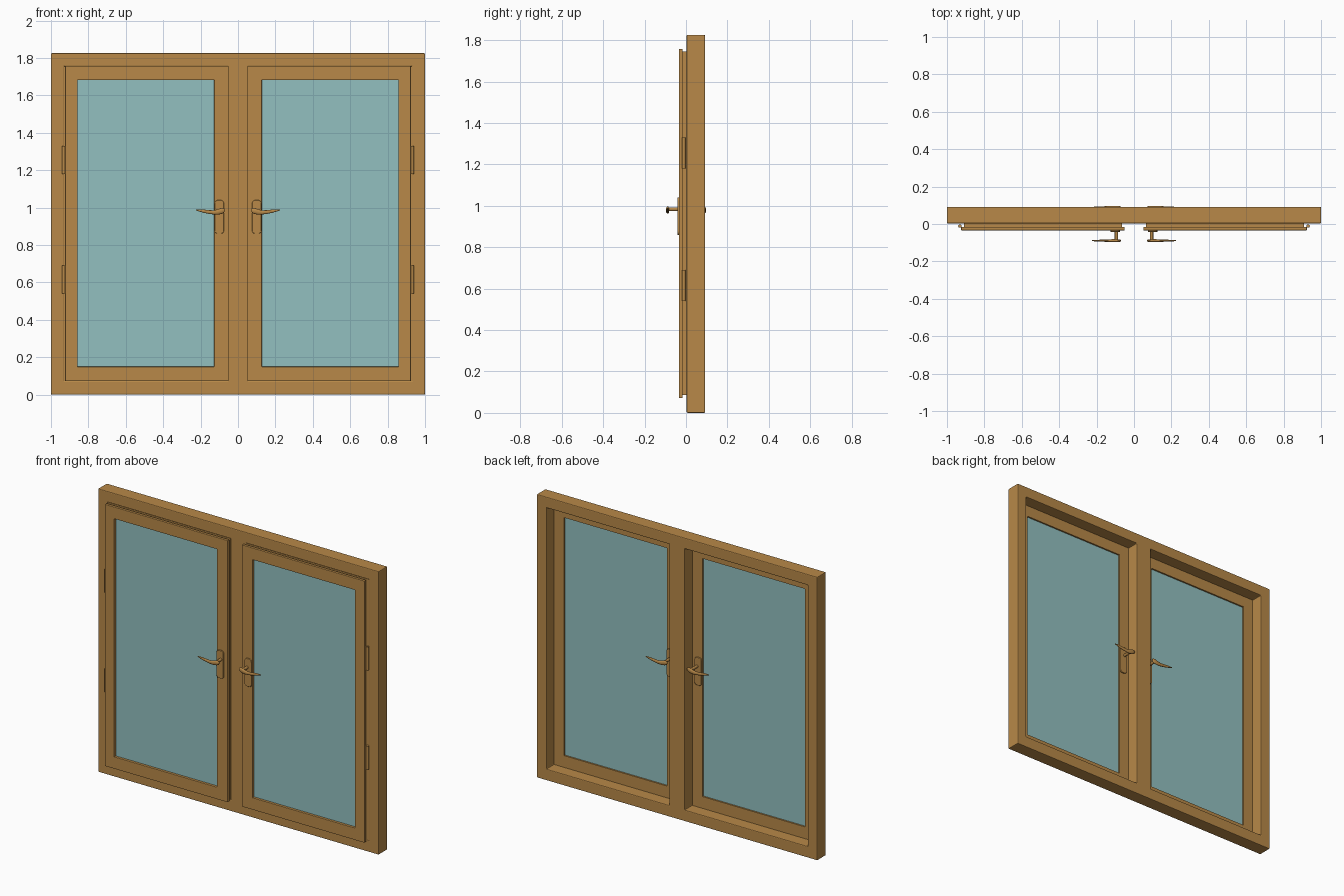
import bpy, bmesh, math

if "Cube" in bpy.data.objects:
    bpy.data.objects.remove(bpy.data.objects["Cube"])


def material(name, rgb):
    m = bpy.data.materials.new(name)
    m.diffuse_color = (*rgb, 1)
    m.use_nodes = True
    m.node_tree.nodes["Principled BSDF"].inputs["Base Color"].default_value = m.diffuse_color
    return m


WOOD = material("wood", (0.48, 0.25, 0.065))
GLASS = material("glass", (0.29, 0.53, 0.53))


def finish(name, bm, mat, smooth=False, bevel=0):
    bmesh.ops.recalc_face_normals(bm, faces=bm.faces)
    me = bpy.data.meshes.new(name)
    bm.to_mesh(me)
    bm.free()
    me.materials.append(mat)
    ob = bpy.data.objects.new(name, me)
    bpy.context.collection.objects.link(ob)
    if bevel:
        mod = ob.modifiers.new("bevel", 'BEVEL')
        mod.width, mod.segments, mod.limit_method = bevel, 2, 'ANGLE'
    if smooth:
        bpy.ops.object.select_all(action='DESELECT')
        ob.select_set(True)
        bpy.context.view_layer.objects.active = ob
        bpy.ops.object.shade_smooth_by_angle(angle=math.radians(40))
    return ob


def thicken(bm, faces, depth):
    r = bmesh.ops.extrude_face_region(bm, geom=faces, use_keep_orig=True)
    verts = [v for v in r["geom"] if isinstance(v, bmesh.types.BMVert)]
    bmesh.ops.translate(bm, verts=verts, vec=(0, depth, 0))


def panel(name, xs, zs, y0, y1, mat=WOOD, holes=True, bevel=0):
    """Flat board on grid lines xs, zs; odd inner cells are left open."""
    bm = bmesh.new()
    v = [[bm.verts.new((x, y0, z)) for z in zs] for x in xs]
    faces = []
    for i in range(len(xs) - 1):
        for j in range(len(zs) - 1):
            if not (holes and i % 2 and j % 2):
                faces.append(bm.faces.new((v[i][j], v[i + 1][j], v[i + 1][j + 1], v[i][j + 1])))
    thicken(bm, faces, y1 - y0)
    return finish(name, bm, mat, bevel=bevel)


def cylinder(name, centre, radius, length, axis, segs=20):
    bm = bmesh.new()
    bmesh.ops.create_cone(bm, cap_ends=True, segments=segs, radius1=radius, radius2=radius, depth=length)
    ob = finish(name, bm, WOOD, True)
    ob.location = centre
    if axis == 'y':
        ob.rotation_euler.x = math.pi / 2
    return ob


def handle(tag, sx, sy, y_plate):
    # rounded backplate
    bm = bmesh.new()
    r, pts = 0.018, []
    for k, (cx, cz) in enumerate(((0.107, 1.022), (0.093, 1.022), (0.093, 0.878), (0.107, 0.878))):
        for s in range(6):
            a = (k + s / 5) * math.pi / 2
            pts.append((sx * (cx + r * math.cos(a)), sy * y_plate, cz + r * math.sin(a)))
    f = bm.faces.new([bm.verts.new(p) for p in pts])
    thicken(bm, [f], sy * 0.009)
    finish("handle_plate_" + tag, bm, WOOD, True, 0.002)

    # spindle from plate to lever
    y_lever = 0.089
    cylinder("handle_neck_" + tag, (sx * 0.094, sy * (y_plate + y_lever) / 2, 0.983),
             0.009, y_lever - y_plate, 'y')

    # tapered, gently curved lever: x, z centre, half height, half depth
    rings = [(0.070, 0.985, 0.003, 0.003), (0.075, 0.984, 0.012, 0.006), (0.090, 0.981, 0.016, 0.008),
             (0.110, 0.976, 0.014, 0.008), (0.130, 0.974, 0.011, 0.007), (0.155, 0.976, 0.010, 0.006),
             (0.180, 0.980, 0.009, 0.005), (0.205, 0.984, 0.006, 0.004), (0.225, 0.987, 0.002, 0.002)]
    bm, n, loops = bmesh.new(), 16, []
    for x, z, hz, hy in rings:
        loops.append([bm.verts.new((sx * x, sy * y_lever + hy * math.cos(2 * math.pi * k / n),
                                    z + hz * math.sin(2 * math.pi * k / n))) for k in range(n)])
    for a, b in zip(loops, loops[1:]):
        for k in range(n):
            bm.faces.new((a[k], a[(k + 1) % n], b[(k + 1) % n], b[k]))
    bm.faces.new(loops[0])
    bm.faces.new(loops[-1])
    finish("handle_lever_" + tag, bm, WOOD, True)


# outer frame with centre mullion
panel("window_frame", [-1, -0.93, -0.055, 0.055, 0.93, 1], [0, 0.073, 1.755, 1.825],
      0.003, 0.092, bevel=0.005)

for side, sx in (("left", -1), ("right", 1)):
    def xs(*v):
        return sorted(sx * x for x in v)
    # sash: front flange, stepped body, back leaf inside the frame opening
    panel("sash_flange_" + side, xs(0.05, 0.127, 0.858, 0.924), [0.072, 0.149, 1.682, 1.758],
          -0.034, -0.016, bevel=0.002)
    panel("sash_body_" + side, xs(0.064, 0.127, 0.858, 0.91), [0.086, 0.149, 1.682, 1.744], -0.016, 0.004)
    panel("sash_back_" + side, xs(0.055, 0.127, 0.858, 0.93), [0.073, 0.149, 1.682, 1.755], 0.004, 0.014)
    # pane
    panel("glass_pane_" + side, xs(0.125, 0.86), [0.147, 1.684], -0.018, 0.004, GLASS, holes=False)
    # hinges
    for level, z in (("lower", 0.615), ("upper", 1.255)):
        cylinder(f"hinge_{level}_{side}", (sx * 0.931, -0.011, z), 0.009, 0.15, 'z')
    # lever handles on both faces
    handle("front_" + side, sx, -1, 0.033)
    handle("back_" + side, sx, 1, 0.013)
